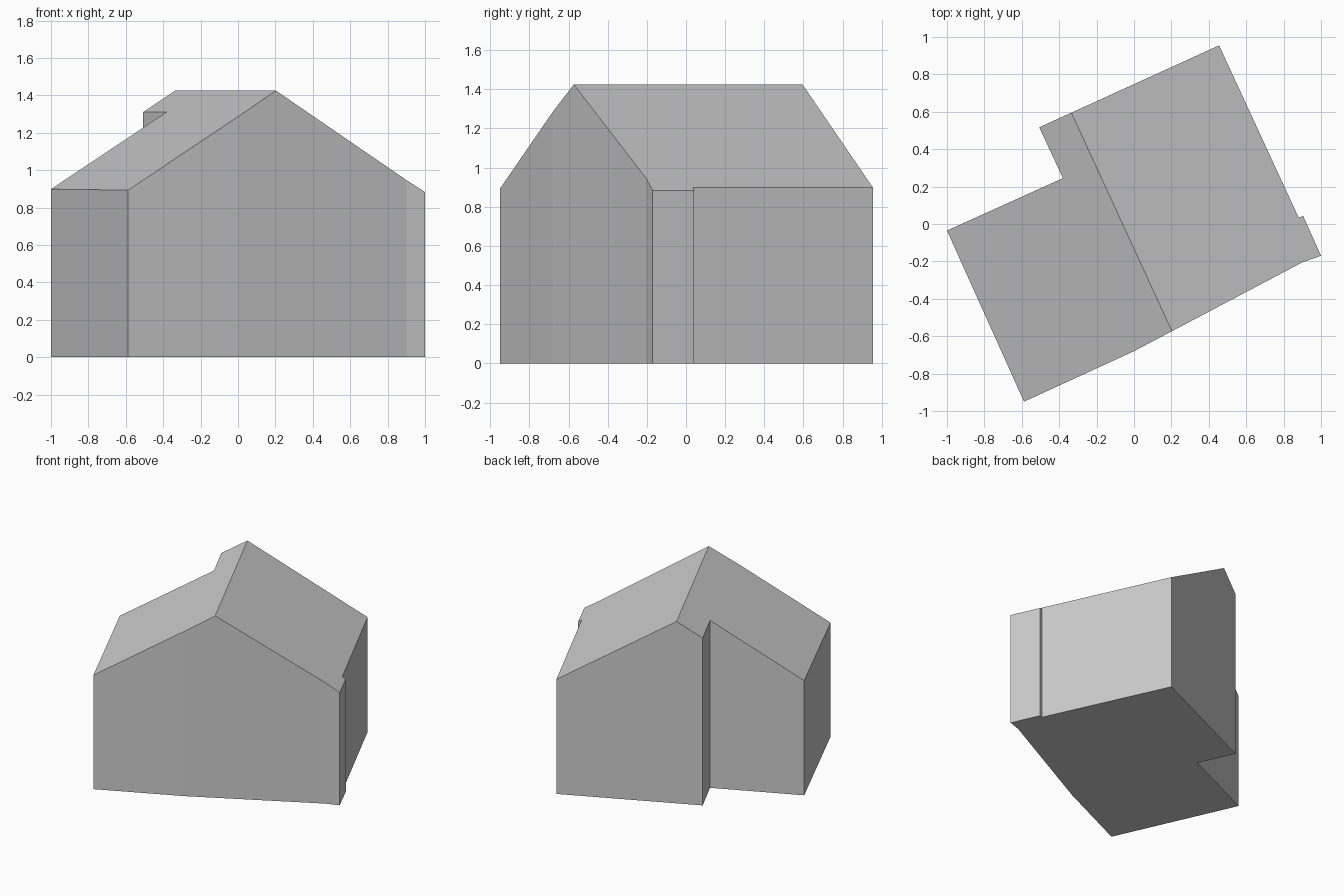
import bpy
import bmesh
from mathutils import Vector

cube = bpy.data.objects.get("Cube")
if cube:
    bpy.data.objects.remove(cube, do_unlink=True)

# Plain grey for walls and roof
grey = bpy.data.materials.new("plain_grey")
grey.use_nodes = True
colour = (0.6, 0.6, 0.6, 1)
grey.diffuse_color = colour
grey.node_tree.nodes["Principled BSDF"].inputs["Base Color"].default_value = colour

# Ridge line and roof pitch
ridge_start = Vector((0.203, -0.573, 0))
ridge_end = Vector((-0.335, 0.595, 0))
along = (ridge_end - ridge_start).normalized()
across = along.cross(Vector((0, 0, 1)))
RIDGE_HEIGHT, PITCH = 1.425, 0.607

# Footprint, counter-clockwise from the left corner of the front gable
footprint = [(-1, -0.035), (-0.588, -0.95), (0, -0.68), (0.203, -0.573),
             (0.9, -0.205), (1, -0.17), (0.905, 0.042), (0.88, 0.035),
             (0.455, 0.955), (-0.335, 0.595), (-0.507, 0.517), (-0.38, 0.245)]

# Walls raised from the footprint
bm = bmesh.new()
base = bm.faces.new([bm.verts.new((x, y, 0)) for x, y in footprint])
raised = bmesh.ops.extrude_face_region(bm, geom=[base], use_keep_orig=True)
top = [g for g in raised["geom"] if isinstance(g, bmesh.types.BMVert)]
roof = next(g for g in raised["geom"] if isinstance(g, bmesh.types.BMFace))

# Split the roof along the ridge and slope both halves down from it
ridge = [min(top, key=lambda v: (v.co - p).length) for p in (ridge_start, ridge_end)]
bmesh.utils.face_split(roof, ridge[0], ridge[1])
for v in top:
    v.co.z = RIDGE_HEIGHT - PITCH * abs((v.co - ridge_start).dot(across))
bmesh.ops.recalc_face_normals(bm, faces=bm.faces)

mesh = bpy.data.meshes.new("gabled_house")
bm.to_mesh(mesh)
bm.free()
mesh.materials.append(grey)
house = bpy.data.objects.new("gabled_house", mesh)
bpy.context.collection.objects.link(house)
